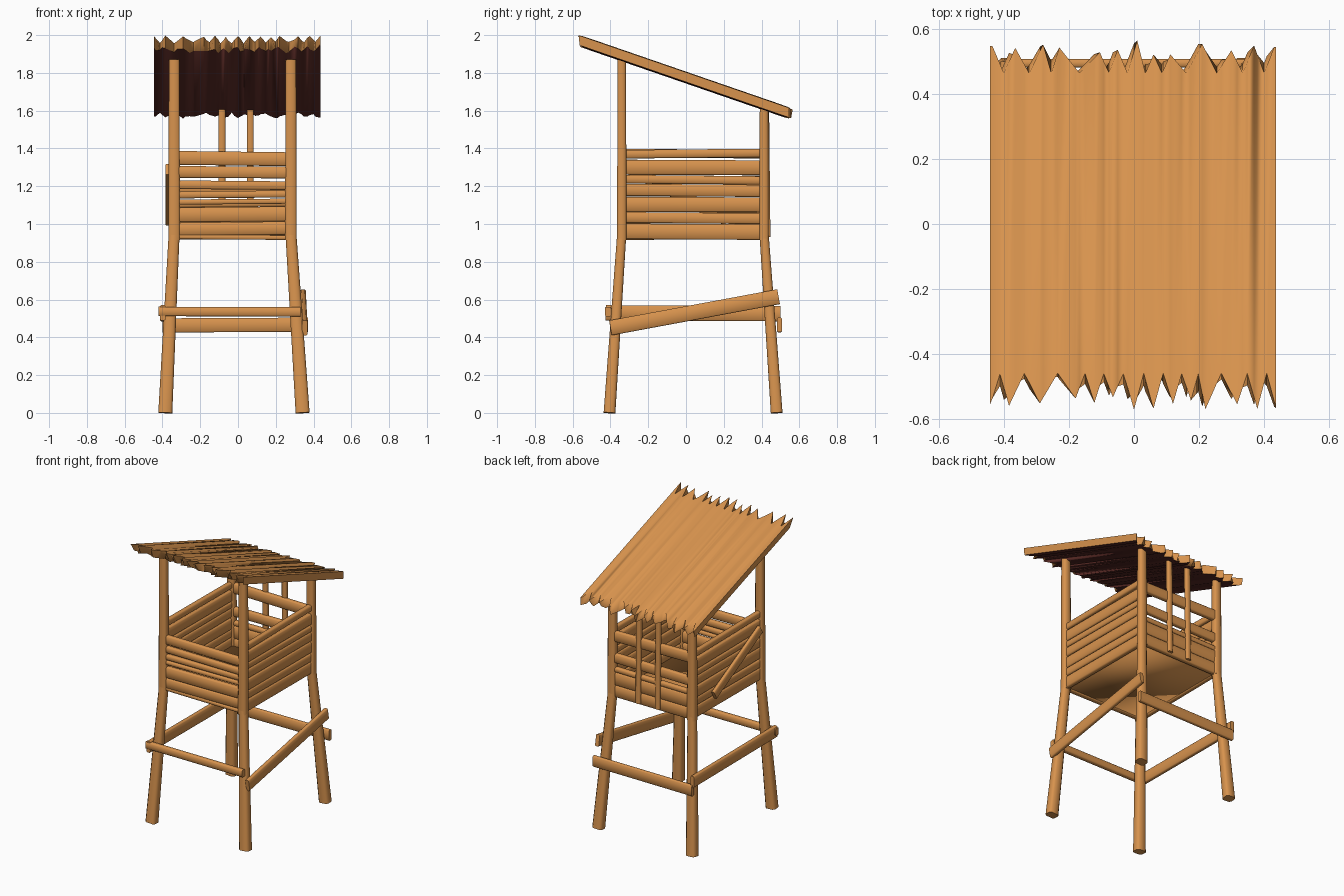
import bpy, bmesh, math, random
from mathutils import Vector, Matrix

if "Cube" in bpy.data.objects:
    bpy.data.objects.remove(bpy.data.objects["Cube"])

random.seed(4)

def material(name, col):
    m = bpy.data.materials.new(name)
    m.diffuse_color = (*col, 1)
    m.use_nodes = True
    m.node_tree.nodes["Principled BSDF"].inputs["Base Color"].default_value = m.diffuse_color
    return m

WOOD = material("light_wood", (0.68, 0.29, 0.075))
DARK = material("dark_underside", (0.13, 0.03, 0.024))

def finish(name, bm, mats, angle):
    bmesh.ops.recalc_face_normals(bm, faces=bm.faces)
    me = bpy.data.meshes.new(name)
    bm.to_mesh(me)
    bm.free()
    ob = bpy.data.objects.new(name, me)
    bpy.context.collection.objects.link(ob)
    for m in mats:
        me.materials.append(m)
    bpy.ops.object.select_all(action='DESELECT')
    ob.select_set(True)
    bpy.context.view_layer.objects.active = ob
    bpy.ops.object.shade_smooth_by_angle(angle=angle)
    return ob

def beam(name, p0, p1, width, depth, normal, taper=1.0):
    """Soft-shaded squared beam from p0 to p1; depth runs along the normal."""
    p0, p1 = Vector(p0), Vector(p1)
    z = (p1 - p0).normalized()
    y = z.cross(Vector(normal)).normalized()
    x = y.cross(z)
    rot = Matrix((x, y, z)).transposed().to_4x4()
    bm = bmesh.new()
    r = math.sqrt(2)
    bmesh.ops.create_cone(bm, cap_ends=True, segments=4, radius1=r, radius2=r * taper,
                          depth=(p1 - p0).length)
    if abs(bm.verts[:][0].co.x * bm.verts[:][0].co.y) < 0.1:   # turn flats onto the axes
        bmesh.ops.rotate(bm, matrix=Matrix.Rotation(math.pi / 4, 3, 'Z'), verts=bm.verts)
    mat = Matrix.Translation((p0 + p1) / 2) @ rot @ Matrix.Diagonal((depth / 2, width / 2, 1, 1))
    bmesh.ops.transform(bm, matrix=mat, verts=bm.verts)
    # narrow bevel along the long edges
    bm.edges.ensure_lookup_table()
    long_edges = [e for e in bm.edges
                  if abs((e.verts[0].co - e.verts[1].co).normalized().dot(z)) > 0.9]
    bmesh.ops.bevel(bm, geom=long_edges, offset=0.2 * min(width, depth), segments=1,
                    affect='EDGES')
    return finish(name, bm, [WOOD], 1.0)

# Splayed legs and upright corner posts
XL, XR, YF, YB = -0.338, 0.28, -0.34, 0.413
for side, xb, xt in (("left", -0.385, XL), ("right", 0.342, XR)):
    for end, yb, yt, top in (("front", -0.405, YF, 1.87), ("back", 0.48, YB, 1.61)):
        beam(f"{end}_{side}_leg", (xb, yb, 0), (xt, yt, 0.95), 0.074, 0.062, (0, 1, 0), 0.78)
        beam(f"{end}_{side}_post", (xt, yt, 0.915), (xt, yt, top), 0.062, 0.05, (0, 1, 0), 0.9)

# Slim poles on the back wall
for i, x in enumerate((-0.085, 0.065)):
    beam(f"back_pole_{i}", (x, 0.432, 0.93), (x, 0.425, 1.61), 0.036, 0.03, (0, 1, 0))

# Wall planks, each given as (bottom, top) heights
def wall(name, a, b, normal, rows):
    for i, (z0, z1) in enumerate(rows):
        zc, j = (z0 + z1) / 2, random.uniform(-0.004, 0.004)
        beam(f"{name}_plank_{i}", (*a, zc - j), (*b, zc + j), z1 - z0, 0.034, normal)

side_rows = [(0.918, 1.0), (1.003, 1.06), (1.063, 1.142), (1.146, 1.21),
             (1.212, 1.256), (1.26, 1.338), (1.35, 1.395)]
wall("right_wall", (XR, YF + .02), (XR, YB - .02), (1, 0, 0), side_rows)
wall("left_wall", (XL, YF + .02), (XL, YB - .02), (1, 0, 0), side_rows)
wall("front_wall", (XL + .02, YF), (XR - .02, YF), (0, 1, 0),
     [(0.918, 0.942), (0.94, 1.01), (1.012, 1.09), (1.105, 1.132), (1.138, 1.175),
      (1.183, 1.228), (1.243, 1.305)])
wall("back_wall", (XL + .02, YB), (XR - .02, YB), (0, 1, 0),
     [(0.918, 1.0), (1.0, 1.09), (1.09, 1.125), (1.155, 1.22), (1.31, 1.383)])

# Diagonal board on the left wall
beam("left_wall_brace", (-0.372, 0.22, 1.02), (-0.372, -0.29, 1.29), 0.065, 0.024, (1, 0, 0))

# Braces around the legs
beam("front_brace", (-0.42, -0.412, 0.537), (0.332, -0.412, 0.535), 0.05, 0.034, (0, 1, 0))
beam("back_brace", (-0.40, 0.495, 0.463), (0.37, 0.495, 0.467), 0.075, 0.026, (0, 1, 0))
beam("right_brace", (0.353, -0.40, 0.45), (0.345, 0.49, 0.615), 0.08, 0.028, (1, 0, 0))
beam("left_brace", (-0.398, -0.425, 0.53), (-0.398, 0.5, 0.525), 0.08, 0.028, (1, 0, 0))

# Floor
bm = bmesh.new()
bmesh.ops.create_cube(bm, size=1, matrix=Matrix.Translation((-0.029, 0.037, 0.937))
                      @ Matrix.Diagonal((0.60, 0.73, 0.022, 1)))
finish("floor", bm, [WOOD], 1.8)

# Thatched lean-to roof with ragged ends and a dark underside
front_tips = [-.442, -.385, -.29, -.18, -.122, -.065, 0, .06, .12, .175, .22, .318, .38, .438]
back_tips = [-.436, -.366, -.28, -.23, -.105, -.05, .01, .06, .112, .21, .3, .37, .432]

def ragged(x, tips, tip_y, low_y):
    """End position at x: zigzag between long tips and short valleys."""
    k = min(range(len(tips)), key=lambda i: abs(tips[i] - x))
    n = k + 1 if x > tips[k] else k - 1
    if not 0 <= n < len(tips):
        return tip_y[k]
    t = min(1, abs(x - tips[k]) / (abs(tips[n] - tips[k]) / 2))
    return tip_y[k] + (low_y - tip_y[k]) * t

f_len = [random.uniform(0.53, 0.575) for _ in front_tips]
b_len = [random.uniform(0.52, 0.575) for _ in back_tips]
mids = [(a + b) / 2 for t in (front_tips, back_tips) for a, b in zip(t, t[1:])]
xs = sorted({round(x, 3) for x in front_tips + back_tips + mids + [-0.444, 0.44]})
xs = [x for i, x in enumerate(xs) if i == 0 or x - xs[i - 1] > 0.004]

bm = bmesh.new()
columns = []
for x in xs:
    ripple, under = random.uniform(-0.005, 0.005), random.uniform(-0.005, 0.005)
    yf, yb = -ragged(x, front_tips, f_len, 0.46), ragged(x, back_tips, b_len, 0.465)
    # the lower layer has its own, slightly shifted zigzag
    uf = -ragged(x + .012, front_tips, f_len, 0.46) + .005
    ub = ragged(x + .012, back_tips, b_len, 0.465)
    ring = [(yf, 0.053 + ripple), (yb, 0.053 + ripple), (ub, under), (uf, under)]
    columns.append([bm.verts.new((x, y, 1.866 - 0.345 * (y + 0.34) + dz)) for y, dz in ring])
for a, b in zip(columns, columns[1:]):
    for i in range(4):
        j = (i + 1) % 4
        f = bm.faces.new((a[i], a[j], b[j], b[i]))
        f.material_index = 1 if i == 2 else 0
bm.faces.new(columns[0])
bm.faces.new(columns[-1])
finish("thatched_roof", bm, [WOOD, DARK], 1.2)
